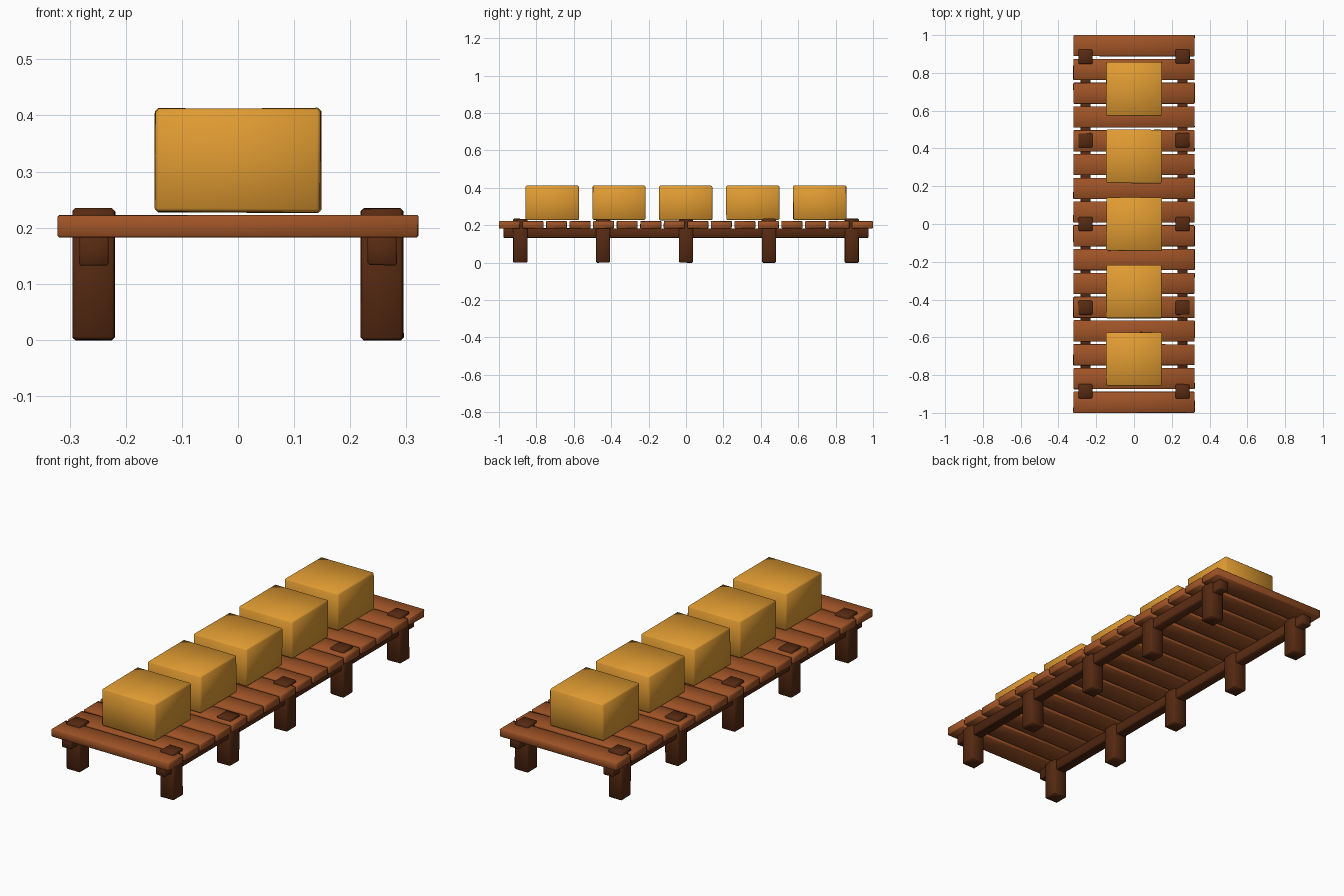
import bpy, bmesh, random

if "Cube" in bpy.data.objects:
    bpy.data.objects.remove(bpy.data.objects["Cube"])

random.seed(4)


def material(name, color):
    m = bpy.data.materials.new(name)
    m.diffuse_color = (*color, 1)
    m.use_nodes = True
    m.node_tree.nodes["Principled BSDF"].inputs["Base Color"].default_value = m.diffuse_color
    return m


GOLD = material("golden_box", (0.75, 0.33, 0.032))
WOOD = material("plank_wood", (0.35, 0.088, 0.02))
DARK = material("dark_timber", (0.095, 0.023, 0.006))


def block(name, center, size, mat, bevel=0.005, jitter=0.001):
    """Slightly uneven, softly shaded timber block."""
    bm = bmesh.new()
    bmesh.ops.create_cube(bm, size=1)
    for v in bm.verts:
        for i in range(3):
            v.co[i] = v.co[i] * size[i] + random.uniform(-jitter, jitter)
    bmesh.ops.bevel(bm, geom=bm.edges[:], offset=bevel, segments=1,
                    profile=0.5, affect='EDGES')
    bmesh.ops.recalc_face_normals(bm, faces=bm.faces[:])
    for f in bm.faces:
        f.smooth = True
    me = bpy.data.meshes.new(name)
    bm.to_mesh(me)
    bm.free()
    me.materials.append(mat)
    ob = bpy.data.objects.new(name, me)
    ob.location = center
    bpy.context.collection.objects.link(ob)
    return ob


# Deck planks
COUNT, WIDTH = 16, 0.112
pitch = (2 - WIDTH) / (COUNT - 1)
for i in range(COUNT):
    y = -1 + WIDTH / 2 + i * pitch
    block(f"deck_plank_{i + 1}", (0, y, 0.2025), (0.642, WIDTH, 0.039), WOOD, 0.003)

# Rails and posts on both sides
for side, x in (("left", -0.257), ("right", 0.257)):
    block(f"{side}_rail", (x, 0, 0.158), (0.052, 1.95, 0.05), DARK, 0.003)
    for i, y in enumerate((-0.886, -0.443, 0, 0.443, 0.886)):
        block(f"{side}_post_{i + 1}", (x, y, 0.117), (0.075, 0.075, 0.234), DARK)

# Row of boxes on the deck
for i in range(5):
    y = (i - 2) * 0.3575
    block(f"box_{i + 1}", (0, y, 0.320), (0.294, 0.283, 0.184), GOLD, 0.006, 0.002)
